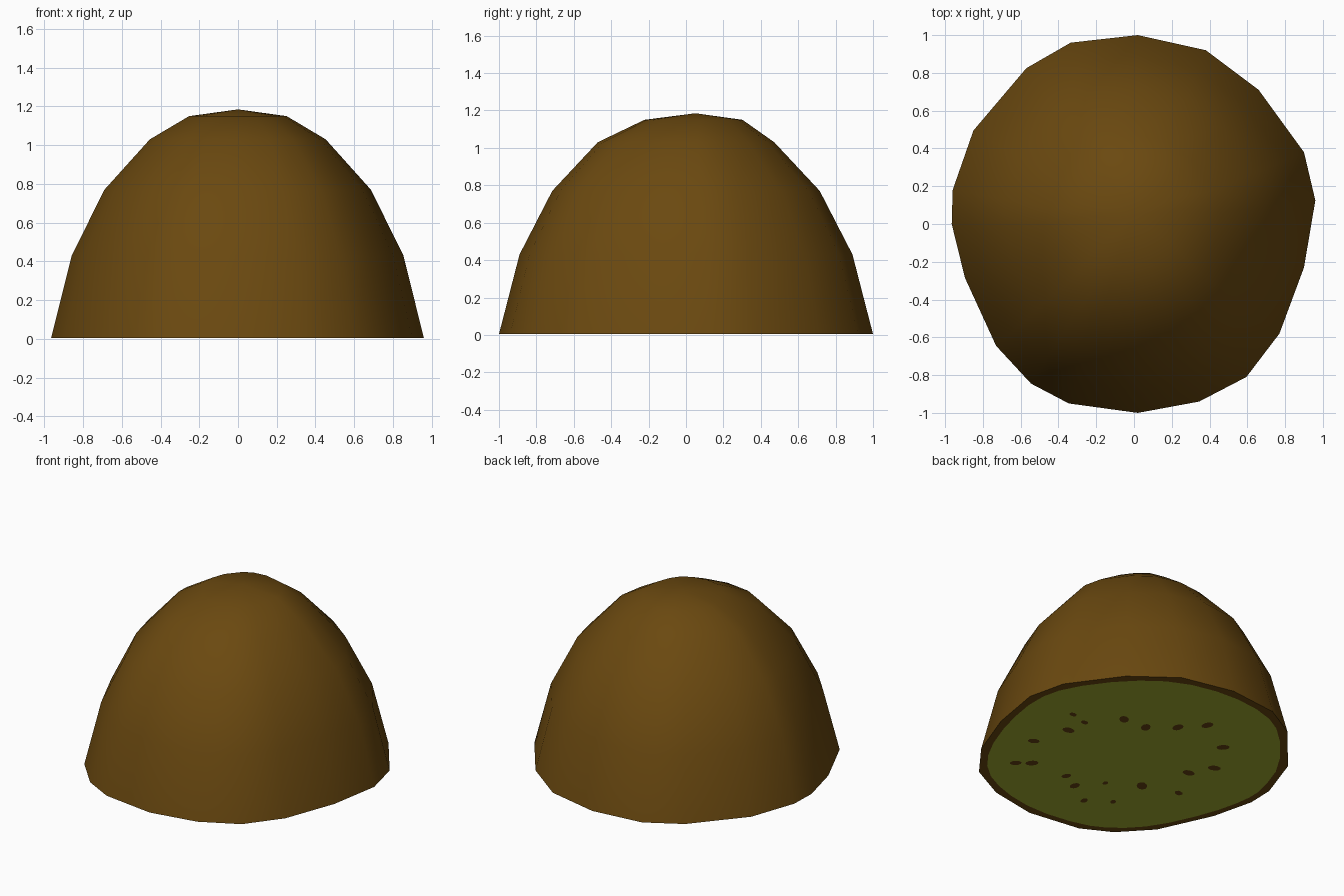
import bpy, math
from mathutils import Vector

if "Cube" in bpy.data.objects:
    bpy.data.objects.remove(bpy.data.objects["Cube"])

def material(name, rgb):
    m = bpy.data.materials.new(name)
    m.diffuse_color = (*rgb, 1)
    m.use_nodes = True
    m.node_tree.nodes["Principled BSDF"].inputs["Base Color"].default_value = m.diffuse_color
    return m

SKIN = material("brown skin", (0.145, 0.066, 0.005))
FLESH = material("green flesh", (0.36, 0.42, 0.028))
SEED = material("dark seed", (0.13, 0.055, 0.006))

def make(name, verts, faces, mat):
    me = bpy.data.meshes.new(name)
    me.from_pydata(verts, [], faces)
    me.materials.append(mat)
    ob = bpy.data.objects.new(name, me)
    bpy.context.collection.objects.link(ob)
    return ob

# Slightly uneven outline of the cut, counter-clockwise from above
OUTLINE = [(.96, .125), (.90, .38), (.66, .71), (.38, .92), (.02, 1), (-.335, .96),
           (-.57, .825), (-.85, .495), (-.96, .18), (-.965, 0), (-.895, -.285),
           (-.73, -.645), (-.545, -.845), (-.345, -.95), (.02, -1), (.345, -.94),
           (.595, -.81), (.77, -.58), (.90, -.23)]
n = len(OUTLINE)

# Skin: outline scaled up through rings (height, scale, y shift) to an apex
RINGS = [(.004, 1, 0), (.43, .89, 0), (.77, .715, 0), (1.03, .472, 0), (1.15, .262, .04)]
verts = [(x * s, y * s + dy, z) for z, s, dy in RINGS for x, y in OUTLINE]
verts.append((0, .05, 1.185))
faces = [(r * n + i, r * n + (i + 1) % n, (r + 1) * n + (i + 1) % n, (r + 1) * n + i)
         for r in range(len(RINGS) - 1) for i in range(n)]
top = (len(RINGS) - 1) * n
faces += [(top + i, top + (i + 1) % n, len(verts) - 1) for i in range(n)]
faces.append(tuple(reversed(range(n))))
skin = make("skin", verts, faces, SKIN)
bpy.context.view_layer.objects.active = skin
skin.select_set(True)
bpy.ops.object.shade_smooth_by_angle(angle=math.radians(45))

# Flesh: rounded, inset copy of the outline on the cut face
pts = [Vector(p) for p in OUTLINE]
soft = []
for a, b in zip(pts, pts[1:] + pts[:1]):
    soft += [a.lerp(b, .25) * .95, a.lerp(b, .75) * .95]
make("flesh", [(p.x, p.y, .002) for p in soft], [tuple(reversed(range(len(soft))))], FLESH)

# Seeds: small ovals pointing at the middle (x, y, size)
SEEDS = [(.61, .13, .65), (.49, .10, .65), (.505, -.04, 1), (.325, .29, 1), (.155, .30, 1),
         (0, .43, 1), (-.125, .57, 1), (-.38, .42, 1), (.585, -.285, .9), (.495, -.57, .9),
         (.415, -.505, 1), (.145, -.49, .8), (.025, -.55, .9), (-.10, -.40, .55),
         (-.30, -.28, 1.1), (-.42, .035, 1), (-.505, .185, 1), (-.535, -.20, .75),
         (-.14, -.655, .7), (-.29, -.55, .6)]
verts, faces = [], []
for x, y, s in SEEDS:
    d = Vector((x, y)).normalized()
    faces.append(tuple(reversed(range(len(verts), len(verts) + 10))))
    for k in range(10):
        a = k * math.tau / 10
        u, v = .042 * s * math.cos(a), .03 * s * math.sin(a)
        verts.append((x + d.x * u - d.y * v, y + d.y * u + d.x * v, 0))
make("seeds", verts, faces, SEED)
